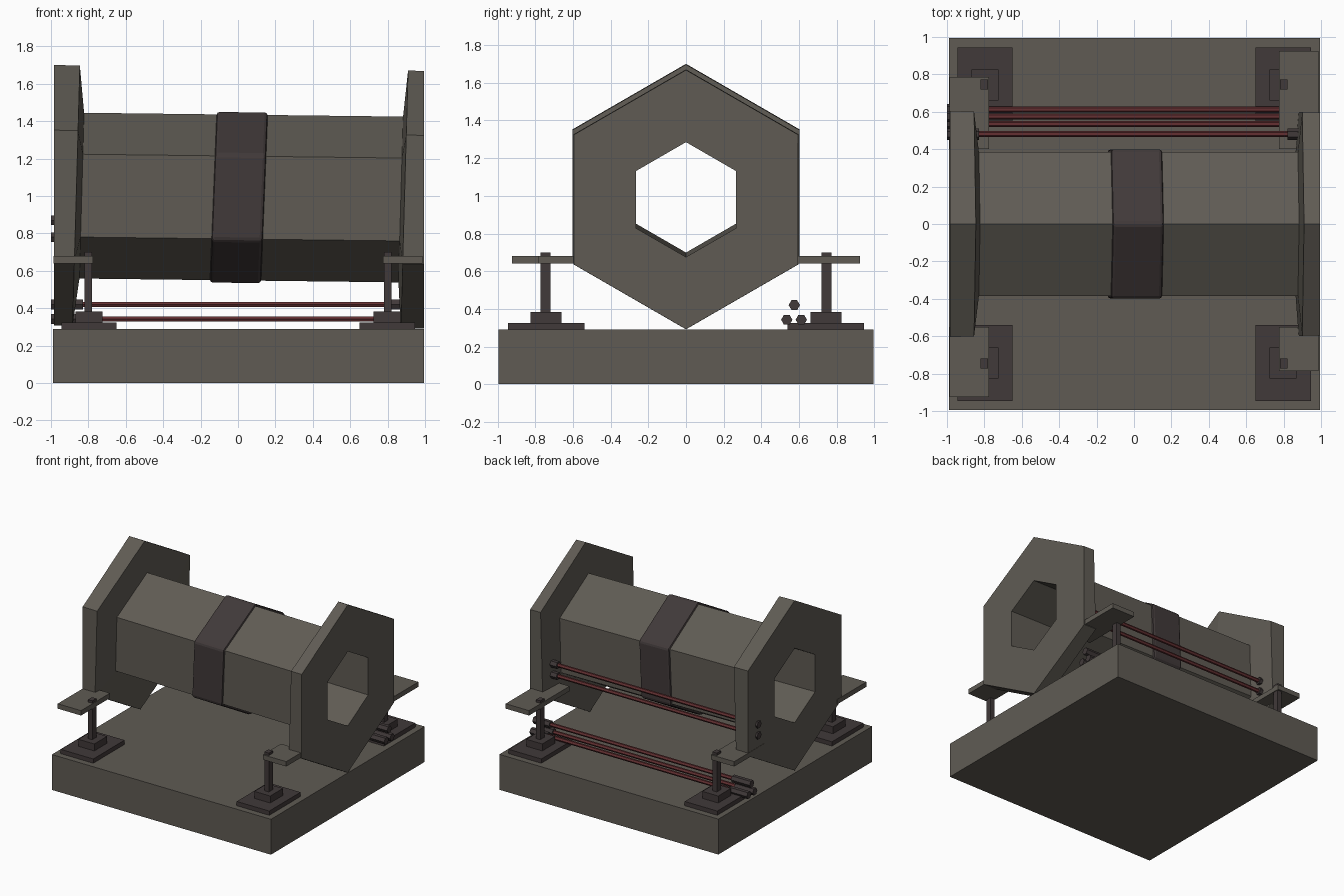
import bpy, bmesh, math
from mathutils import Matrix

if "Cube" in bpy.data.objects:
    bpy.data.objects.remove(bpy.data.objects["Cube"])


def material(name, rgb):
    m = bpy.data.materials.new(name)
    m.use_nodes = True
    m.diffuse_color = (*rgb, 1)
    m.node_tree.nodes["Principled BSDF"].inputs["Base Color"].default_value = (*rgb, 1)
    return m


STONE = material("warm grey", (0.115, 0.105, 0.088))
IRON = material("dark brown grey", (0.052, 0.041, 0.041))
RED = material("dark red", (0.13, 0.03, 0.032))


def finish(name, bm, mat):
    bmesh.ops.recalc_face_normals(bm, faces=bm.faces)
    me = bpy.data.meshes.new(name)
    bm.to_mesh(me)
    bm.free()
    me.materials.append(mat)
    ob = bpy.data.objects.new(name, me)
    bpy.context.collection.objects.link(ob)
    return ob


def box(name, xs, ys, zs, mat):
    bm = bmesh.new()
    bmesh.ops.create_cube(bm, size=1)
    for v in bm.verts:
        v.co = [(a + b) / 2 + c * (b - a) for c, (a, b) in zip(v.co, (xs, ys, zs))]
    return finish(name, bm, mat)


def hex_ring(name, profile, mat):
    """Six-sided lathe about the sagging x axis; profile rows are (x, radius, lean)."""
    bm = bmesh.new()
    rings = []
    for x, r, lean in profile:
        ring = []
        for i in range(6):
            a = math.radians(60 * i)
            z = r * math.cos(a)
            ring.append(bm.verts.new((x + lean * z, r * math.sin(a), 0.992 - 0.012 * x + z)))
        rings.append(ring)
    for p, q in zip(rings, rings[1:] + rings[:1]):
        for i in range(6):
            j = (i + 1) % 6
            bm.faces.new((p[i], p[j], q[j], q[i]))
    return finish(name, bm, mat)


def rod(name, x0, x1, y, z, r, mat):
    bm = bmesh.new()
    turn = Matrix.Translation(((x0 + x1) / 2, y, z)) @ Matrix.Rotation(math.pi / 2, 4, "Y")
    bmesh.ops.create_cone(bm, cap_ends=True, segments=6, radius1=r, radius2=r,
                          depth=x1 - x0, matrix=turn)
    return finish(name, bm, mat)


# Base slab
box("base", (-0.99, 0.995), (-0.995, 0.995), (0, 0.29), STONE)

# Hollow drum with end flanges and a central band
LEAN = 0.028
HOLE = 0.305
hex_ring("drum", [(-0.87, 0.443, LEAN), (0.89, 0.443, LEAN),
                  (0.89, HOLE, LEAN), (-0.87, HOLE, LEAN)], STONE)
hex_ring("right_flange", [(-0.985, 0.697, 0), (-0.865, 0.695, LEAN),
                          (-0.835, 0.44, LEAN), (-0.835, HOLE, LEAN), (-0.985, HOLE, 0)], STONE)
hex_ring("left_flange", [(0.995, 0.688, 0), (0.89, 0.69, LEAN),
                         (0.87, 0.44, LEAN), (0.87, HOLE, LEAN), (0.995, HOLE, 0)], STONE)
band = hex_ring("center_band", [(-0.133, 0.42, 0.04), (-0.133, 0.461, 0.04),
                                (0.142, 0.461, 0.04), (0.142, 0.42, 0.04)], IRON)
bevel = band.modifiers.new("rounded_edges", "BEVEL")
bevel.width = 0.018
bevel.segments = 2

# Four corner stands: foot, block, post and arm
for sx, side in ((-1, "right"), (1, "left")):
    for sy, end in ((-1, "front"), (1, "back")):
        def part(label, xs, ys, zs, mat):
            box(f"{end}_{side}_{label}", sorted(sx * v for v in xs),
                sorted(sy * v for v in ys), zs, mat)
        part("foot", (0.65, 0.945), (0.54, 0.945), (0.28, 0.325), IRON)
        part("block", (0.725, 0.87), (0.66, 0.825), (0.32, 0.382), IRON)
        part("post", (0.78, 0.82), (0.72, 0.772), (0.38, 0.70), IRON)
        reach = 0.925 if sx == sy else 0.785
        part("arm", (0.775, 0.987), (0.4 if sy > 0 else 0.55, reach), (0.64, 0.68), STONE)

# Red rods with hexagonal end caps: three low ones, two through the flanges
for i, (y, z, end) in enumerate([(0.575, 0.42, 0.97), (0.535, 0.342, 0.97), (0.612, 0.342, 0.97),
                                 (0.48, 0.87, 0.93), (0.48, 0.78, 0.93)]):
    rod(f"rod_{i}", -0.95, 0.92, y, z, 0.016, RED)
    rod(f"rod_{i}_right_cap", -1.0, -0.83, y, z, 0.03, IRON)
    rod(f"rod_{i}_left_cap", 0.82, end, y, z, 0.03, IRON)
